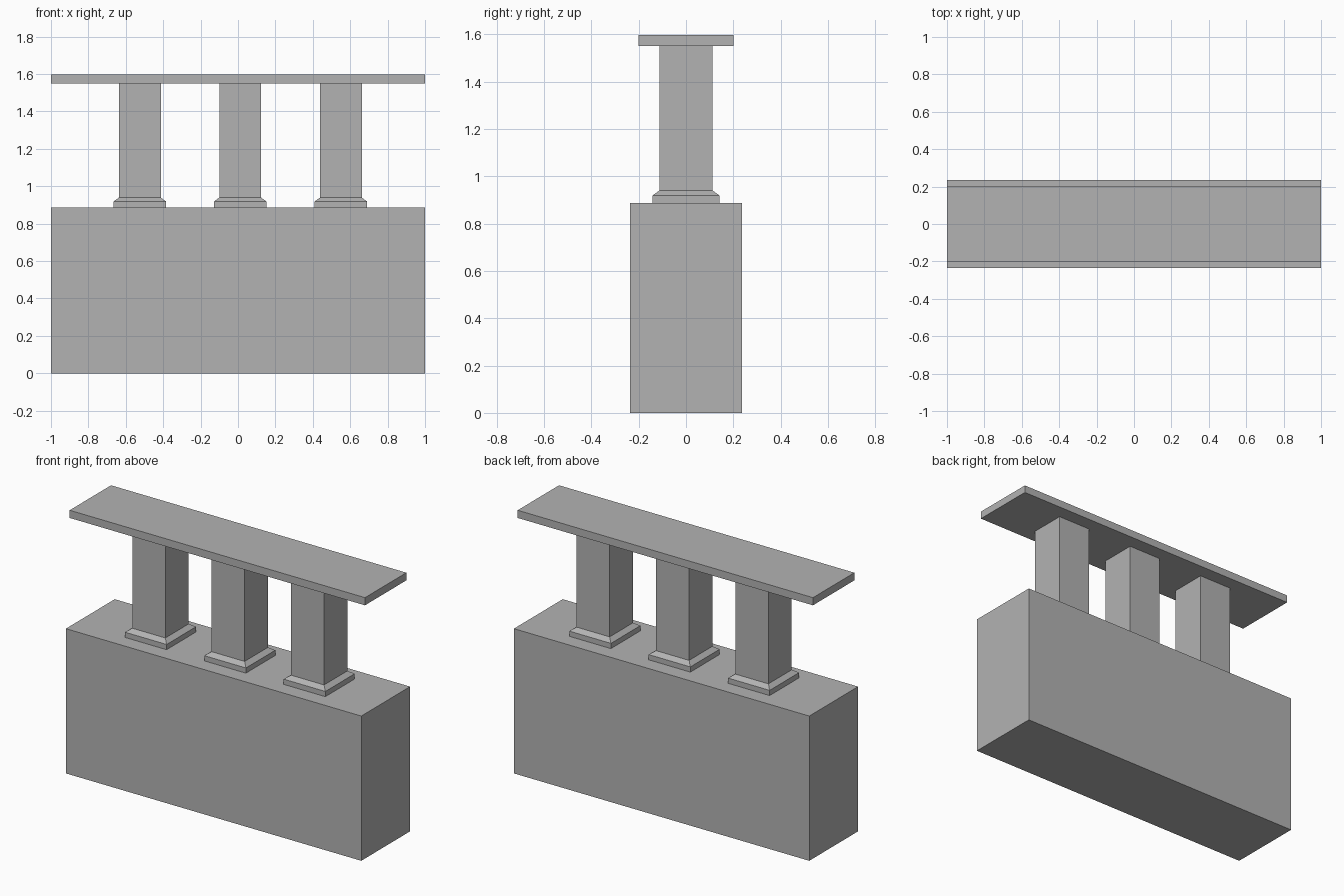
import bpy
import bmesh

default = bpy.data.objects.get("Cube")
if default:
    bpy.data.objects.remove(default, do_unlink=True)

# One plain stone colour
stone = bpy.data.materials.new("stone_grey")
stone.use_nodes = True
grey = (0.45, 0.45, 0.45, 1)
stone.diffuse_color = grey
stone.node_tree.nodes["Principled BSDF"].inputs["Base Color"].default_value = grey


def stacked(name, x, rings):
    """Closed solid through square rings of (half width, half depth, height)."""
    bm = bmesh.new()
    loops = []
    for hx, hy, z in rings:
        corners = ((-hx, -hy), (hx, -hy), (hx, hy), (-hx, hy))
        loops.append([bm.verts.new((cx, cy, z)) for cx, cy in corners])
    bm.faces.new(loops[0][::-1])
    bm.faces.new(loops[-1])
    for low, high in zip(loops, loops[1:]):
        for i in range(4):
            j = (i + 1) % 4
            bm.faces.new((low[i], low[j], high[j], high[i]))
    mesh = bpy.data.meshes.new(name)
    bm.to_mesh(mesh)
    bm.free()
    mesh.materials.append(stone)
    obj = bpy.data.objects.new(name, mesh)
    obj.location.x = x
    bpy.context.collection.objects.link(obj)
    return obj


BLOCK_TOP, LIP_TOP, SLOPE_TOP = 0.886, 0.918, 0.939
SLAB_BOTTOM, SLAB_TOP = 1.55, 1.597

# Solid lower wall and thin top rail
stacked("lower_wall", 0, [(1, 0.236, 0), (1, 0.236, BLOCK_TOP)])
stacked("top_rail", 0, [(1, 0.2, SLAB_BOTTOM), (1, 0.2, SLAB_TOP)])

# Square pillars, each with a plinth that slopes in to the shaft
for side, x in (("right", -0.525), ("middle", 0.012), ("left", 0.55)):
    stacked(side + "_plinth", x, [(0.141, 0.142, BLOCK_TOP),
                                  (0.141, 0.142, LIP_TOP),
                                  (0.112, 0.113, SLOPE_TOP)])
    stacked(side + "_pillar", x, [(0.112, 0.113, SLOPE_TOP),
                                  (0.112, 0.113, SLAB_BOTTOM)])
